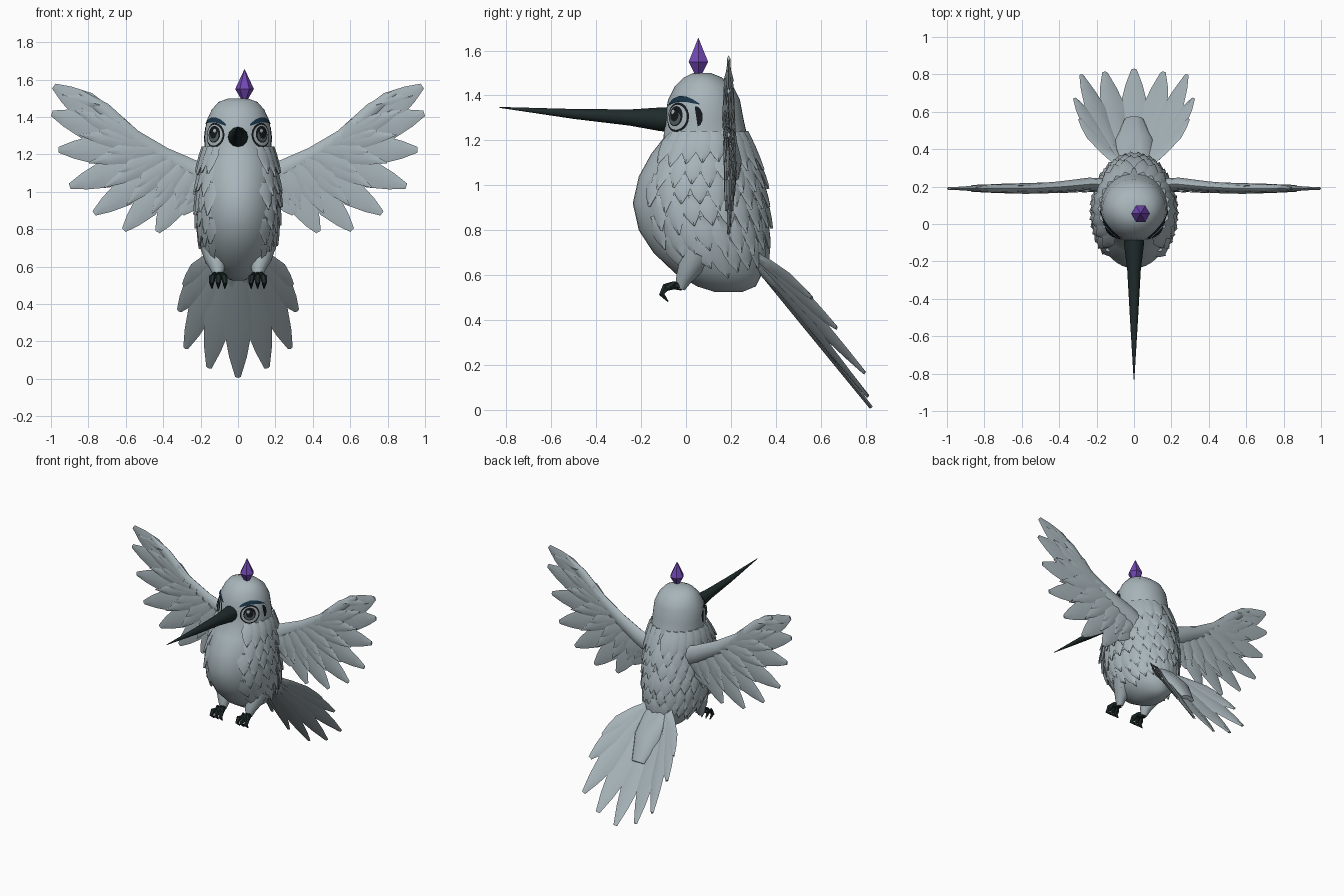
import bpy, bmesh, math, random
from mathutils import Vector as V

random.seed(4)
cube = bpy.data.objects.get("Cube")
if cube:
    bpy.data.objects.remove(cube)


def material(name, rgb):
    m = bpy.data.materials.new(name)
    m.use_nodes = True
    m.diffuse_color = (*rgb, 1)
    bsdf = next(n for n in m.node_tree.nodes if n.type == 'BSDF_PRINCIPLED')
    bsdf.inputs["Base Color"].default_value = (*rgb, 1)
    bsdf.inputs["Roughness"].default_value = 0.8
    return m


PLUMAGE = material("grey plumage", (0.39, 0.46, 0.49))
HORN = material("dark horn", (0.014, 0.024, 0.024))
BROW = material("navy brow", (0.01, 0.035, 0.065))
BLACK = material("eye black", (0.008, 0.01, 0.012))
PALE = material("eye pale", (0.42, 0.48, 0.5))
IRIS = material("iris grey", (0.09, 0.12, 0.125))
VIOLET = material("violet crystal", (0.17, 0.065, 0.46))


def finish(bm, name, mat, angle=50):
    bmesh.ops.recalc_face_normals(bm, faces=bm.faces)
    me = bpy.data.meshes.new(name)
    bm.to_mesh(me)
    bm.free()
    me.materials.append(mat)
    ob = bpy.data.objects.new(name, me)
    bpy.context.collection.objects.link(ob)
    bpy.ops.object.select_all(action='DESELECT')
    ob.select_set(True)
    bpy.context.view_layer.objects.active = ob
    if angle:
        bpy.ops.object.shade_smooth_by_angle(angle=math.radians(angle))
    return ob


def loft(bm, rings):
    """Skin a list of closed rings and cap both ends."""
    vs = [[bm.verts.new(p) for p in r] for r in rings]
    n = len(vs[0])
    for a, b in zip(vs, vs[1:]):
        for i in range(n):
            bm.faces.new((a[i], a[(i + 1) % n], b[(i + 1) % n], b[i]))
    bm.faces.new(vs[0])
    bm.faces.new(vs[-1])


def tube(bm, path, radii, n=8, squash=1.0):
    path = [V(p) for p in path]
    rings = []
    for i, p in enumerate(path):
        d = (path[min(i + 1, len(path) - 1)] - path[max(i - 1, 0)]).normalized()
        u = d.cross(V((0, 1, 0)) if abs(d.y) < 0.9 else V((1, 0, 0))).normalized()
        w = d.cross(u)
        rings.append([p + radii[i] * (u * math.cos(k * math.tau / n) + w * squash * math.sin(k * math.tau / n))
                      for k in range(n)])
    loft(bm, rings)


QUILL = [(0, .45), (.3, .85), (.62, 1), (.84, .62), (1, .2)]
SHARD = [(0, .6), (.35, 1), (.7, .65), (1, .06)]


def blade(bm, base, tip, normal, width, thick, shape=QUILL, bow=0.0):
    """A feather: diamond section swept from base to tip."""
    base, tip, normal = V(base), V(tip), V(normal).normalized()
    side = (tip - base).cross(normal).normalized()
    rings = []
    for t, f in shape:
        c = base.lerp(tip, t) + normal * bow * math.sin(math.pi * t)
        s, h = side * width * f, normal * thick * (1.15 - 0.7 * t)
        rings.append([c + s, c + h, c - s, c - h])
    loft(bm, rings)


# Body and head profile: height, front y, back y, half width
PROFILE = [(.525, .13, .25, .03), (.55, .05, .31, .09), (.61, -.05, .34, .145), (.7, -.145, .355, .185),
           (.8, -.21, .36, .205), (.92, -.237, .35, .21), (1.04, -.21, .33, .205), (1.14, -.155, .3, .19),
           (1.21, -.1, .275, .18), (1.3, -.095, .255, .177), (1.38, -.08, .24, .168),
           (1.44, -.05, .21, .14), (1.48, -.01, .16, .105), (1.5, .03, .11, .05)]


def surf(a, z, off=0.0):
    """Point on the body; angle 0 faces the front."""
    z = min(max(z, PROFILE[0][0]), PROFILE[-1][0])
    for p, q in zip(PROFILE, PROFILE[1:]):
        if z <= q[0]:
            t = (z - p[0]) / (q[0] - p[0])
            f, b, w = (p[i] + t * (q[i] - p[i]) for i in (1, 2, 3))
            break
    return V(((w + off) * math.sin(a), (f + b) / 2 - ((b - f) / 2 + off) * math.cos(a), z))


bm = bmesh.new()
loft(bm, [[surf(k * math.tau / 40, p[0]) for k in range(40)] for p in PROFILE])
finish(bm, "body", PLUMAGE, 70)

# Ragged feather rows over the flanks and back
bm = bmesh.new()
for row in range(6):
    z = 1.24 - row * 0.095
    count = 9
    for s in (-1, 1):
        for k in range(count):
            a = s * (0.75 + (k + 0.5 * (row % 2)) * 2.4 / count)
            length = 0.15 + random.uniform(-.02, .03)
            out = V((math.sin(a), -math.cos(a), 0.1))
            blade(bm, surf(a, z, -.004), surf(a + s * .04, z - length, .028 - .002 * row), out, .046, .017, SHARD, .004)
finish(bm, "body_feathers", PLUMAGE)

# Wings: arm, flight feathers and covert rows on both faces
TIPS = [(.985, 1.565), (.995, 1.42), (.96, 1.225), (.9, 1.03), (.77, .885), (.61, .795), (.43, .785), (.3, .88)]
for s, label in ((1, "left"), (-1, "right")):
    bm = bmesh.new()
    tube(bm, [(s * x, y, z) for x, y, z in ((.12, .2, 1.05), (.24, .215, 1.11), (.4, .2, 1.19),
                                            (.56, .19, 1.29), (.72, .19, 1.44), (.84, .19, 1.53))],
         [.075, .06, .05, .045, .04, .015], squash=0.55)
    n = len(TIPS) - 1
    for i, (x, z) in enumerate(TIPS):
        t = i / n
        base = V((s * (.56 - .36 * t), .19 + .01 * t, 1.29 - .22 * t))
        tip = V((s * x, .19, z))
        blade(bm, base, tip, (0, 1, 0), .08 - .015 * t, .016)
        for face in (-1, 1):
            for reach, wide in ((.72, .05), (.48, .06)):
                nxt = V((s * TIPS[min(i + 1, n)][0], .19, TIPS[min(i + 1, n)][1]))
                end = base.lerp(tip.lerp(nxt, .5 if reach > .6 else .1), reach)
                shift = V((0, face * (.006 + .014 * (1 - reach)), 0))
                blade(bm, base + shift, end + shift * 1.3, (0, 1, 0), wide, .014, SHARD)
    # leading edge feathers
    for t in (.1, .45, .8):
        p = V((s * (.5 + .3 * t), .19, 1.25 + .27 * t))
        blade(bm, p, p + V((s * .2, 0, .1 - .06 * t)), (0, 1, 0), .045, .02, SHARD)
    finish(bm, label + "_wing", PLUMAGE)

# Fanned, slightly dished tail
bm = bmesh.new()
for x, y, z, w in ((0, .825, .01, .075), (.155, .81, .06, .075), (.28, .795, .165, .07),
                   (.315, .67, .365, .07), (.29, .56, .5, .06)):
    for s in ((-1, 1) if x else (1,)):
        blade(bm, (s * x * .25, .31, .66 + x * .1), (s * x, y, z), (-s * x * 1.5, .8, .6), w, .018)
tube(bm, [(0, .22, .7), (0, .33, .655), (0, .45, .53), (0, .56, .375)], [.11, .1, .1, .05], 10, .4)
finish(bm, "tail", PLUMAGE)

# Long tapering beak
bm = bmesh.new()
tube(bm, [(0, -.05, 1.293), (0, -.11, 1.294), (0, -.25, 1.302), (0, -.5, 1.318), (0, -.83, 1.347)],
     [.055, .053, .036, .022, .002], 12)
finish(bm, "beak", HORN)

# Faceted crest jewel
bm = bmesh.new()
loft(bm, [[(.035 + r * math.cos(k * math.tau / 6), .055 + r * math.sin(k * math.tau / 6), z) for k in range(6)]
          for r, z in ((.012, 1.485), (.05, 1.55), (.001, 1.655))])
finish(bm, "crest_jewel", VIOLET, 0)

# Legs and curled toes
for s, label in ((1, "left"), (-1, "right")):
    bm = bmesh.new()
    tube(bm, [(s * .125, .05, .7), (s * .12, .02, .64), (s * .108, -.01, .585), (s * .105, -.025, .54)],
         [.075, .058, .038, .022], 10)
    finish(bm, label + "_leg", PLUMAGE)
    bm = bmesh.new()
    for k in (-1, 0, 1):
        x = s * .105
        tube(bm, [(x, -.02, .55), (x + k * .02, -.055, .555), (x + k * .032, -.092, .545),
                  (x + k * .036, -.108, .515), (x + k * .034, -.08, .483)],
             [.018, .018, .018, .014, .003], 6)
    finish(bm, label + "_foot", HORN, 30)


# Face markings: thin plates that follow the head
def disc(name, a, z, ra, rz, off, mat, s):
    bm = bmesh.new()
    mid = bm.verts.new(surf(s * a, z, off))
    rings = [[bm.verts.new(surf(s * (a + f * ra / .177 * math.cos(k * math.tau / 24)),
                                z + f * rz * math.sin(k * math.tau / 24), off)) for k in range(24)]
             for f in (.35, .7, 1)]
    for k in range(24):
        j = (k + 1) % 24
        bm.faces.new((mid, rings[0][k], rings[0][j]))
        for p, q in zip(rings, rings[1:]):
            bm.faces.new((p[k], q[k], q[j], p[j]))
    finish(bm, name, mat)


def stripe(name, stations, off, mat, s):
    """Band given by angle, lower z and upper z at each station."""
    bm = bmesh.new()
    rows = [[bm.verts.new(surf(s * a, z, off)) for z in (lo, (lo + hi) / 2, hi)] for a, lo, hi in stations]
    for p, q in zip(rows, rows[1:]):
        for i in (0, 1):
            bm.faces.new((p[i], q[i], q[i + 1], p[i + 1]))
    finish(bm, name, mat)


for s, label in ((1, "left"), (-1, "right")):
    disc(label + "_eye_rim", .8, 1.303, .068, .066, .003, BLACK, s)
    disc(label + "_eye_white", .8, 1.303, .058, .056, .0055, PALE, s)
    disc(label + "_eye_ring", .78, 1.308, .042, .045, .008, BLACK, s)
    disc(label + "_iris", .78, 1.3, .033, .031, .0105, IRIS, s)
    disc(label + "_pupil", .78, 1.312, .024, .027, .013, BLACK, s)
    disc(label + "_glint", .72, 1.328, .01, .011, .0155, PALE, s)
    stripe(label + "_brow", [(.38, 1.352, 1.362), (.55, 1.362, 1.385), (.8, 1.372, 1.398),
                             (1.05, 1.372, 1.396), (1.25, 1.366, 1.384), (1.45, 1.36, 1.364)], .006, BROW, s)
    stripe(label + "_cheek_mark", [(1.33, 1.345, 1.352), (1.4, 1.262, 1.35), (1.47, 1.268, 1.342),
                                   (1.53, 1.29, 1.322)], .004, BLACK, s)
